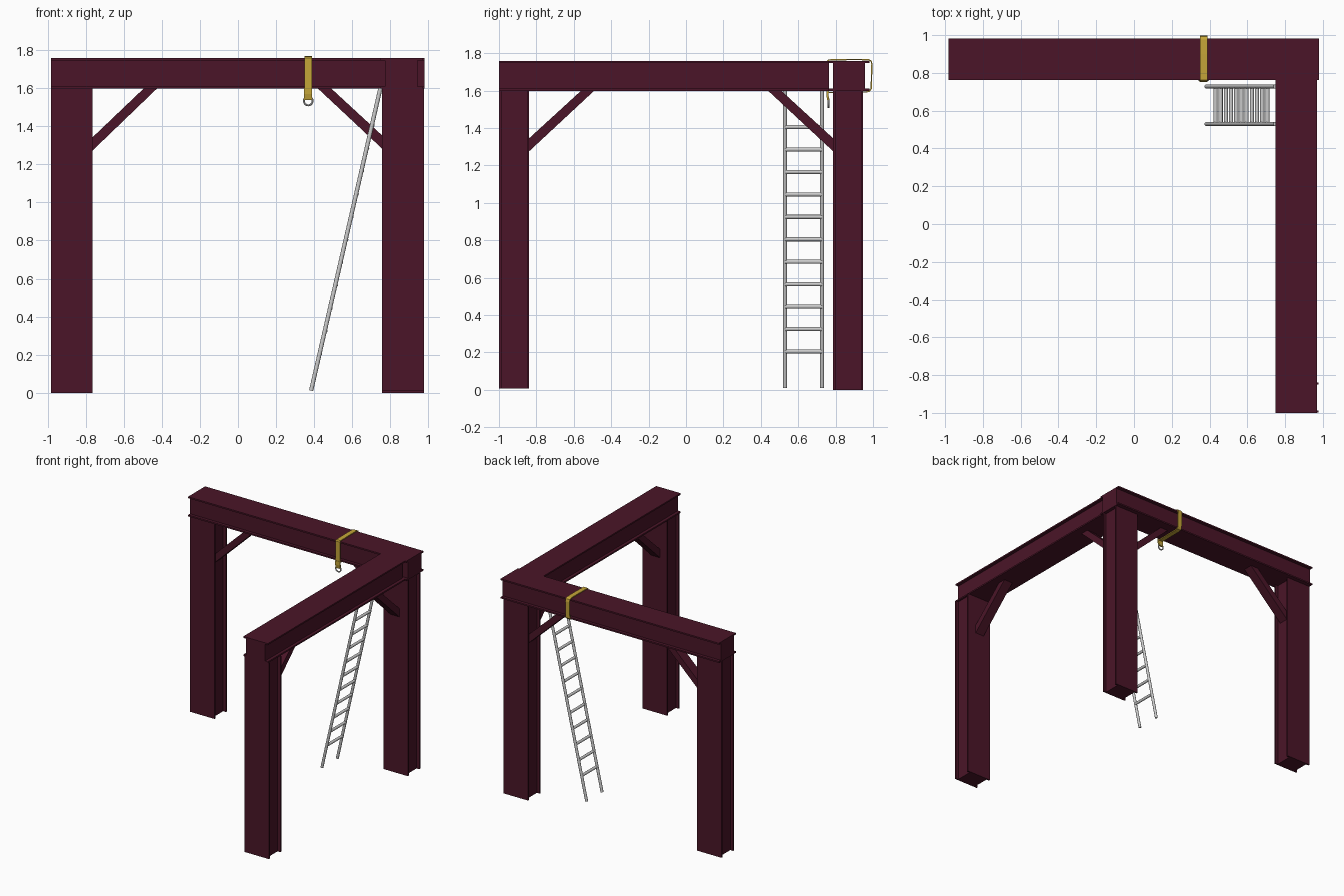
import bpy, bmesh
from math import pi
from mathutils import Vector

if "Cube" in bpy.data.objects:
    bpy.data.objects.remove(bpy.data.objects["Cube"])


def material(name, color):
    m = bpy.data.materials.new(name)
    m.diffuse_color = color
    m.use_nodes = True
    m.node_tree.nodes["Principled BSDF"].inputs["Base Color"].default_value = m.diffuse_color
    return m


MAROON = material("maroon_paint", (0.069, 0.0075, 0.021, 1))
YELLOW = material("yellow_webbing", (0.56, 0.38, 0.04, 1))


def prism(name, points, sweep, mat):
    """Extrude a closed 3D outline along a vector."""
    bm = bmesh.new()
    face = bm.faces.new([bm.verts.new(p) for p in points])
    ext = bmesh.ops.extrude_face_region(bm, geom=[face])
    bmesh.ops.translate(bm, vec=Vector(sweep),
                        verts=[v for v in ext["geom"] if isinstance(v, bmesh.types.BMVert)])
    bmesh.ops.recalc_face_normals(bm, faces=bm.faces)
    me = bpy.data.meshes.new(name)
    bm.to_mesh(me)
    bm.free()
    ob = bpy.data.objects.new(name, me)
    bpy.context.collection.objects.link(ob)
    if mat:
        me.materials.append(mat)
    return ob


def member(name, start, u, v, sweep, w=0.22, d=0.16, lip=0.025, t=0.012):
    """Box section with overhanging flanges; u is flange width, v is depth."""
    a, b, h, k = w / 2, w / 2 - lip, d / 2, d / 2 - t
    half = [(a, -h), (a, -k), (b, -k), (b, k), (a, k), (a, h)]
    outline = half + [(-x, y) for x, y in reversed(half)]
    s, u, v = Vector(start), Vector(u), Vector(v)
    return prism(name, [s + u * x + v * y for x, y in outline], sweep, MAROON)


X, Y, Z = (1, 0, 0), (0, 1, 0), (0, 0, 1)

# Columns
member("left_column", (-0.873, 0.867, 0), X, Y, (0, 0, 1.6))
member("corner_column", (0.867, 0.867, 0), X, Y, (0, 0, 1.6))
member("front_column", (0.867, -0.919, 0.008), X, Y, (0, 0, 1.592))

# Overhead beams
member("rear_beam", (-0.983, 0.872, 1.678), Y, Z, (1.963, 0, 0))
member("side_beam", (0.858, -1.0, 1.678), X, Z, (0, 1.765, 0))

# Diagonal braces: (distance from column face, height)
BRACE = [(-0.03, 1.235), (-0.03, 1.305), (0.29, 1.61), (0.36, 1.61)]


def brace(name, axis, face, direction, across, lift=0.0, width=0.08):
    pts = []
    for s, z in BRACE:
        along, z = face + direction * s, min(z + lift, 1.61)
        pts.append((along, across - width / 2, z) if axis == "x"
                   else (across - width / 2, along, z))
    prism(name, pts, (0, width, 0) if axis == "x" else (width, 0, 0), MAROON)


brace("left_brace", "x", -0.773, 1, 0.867)
brace("corner_rear_brace", "x", 0.767, -1, 0.867, 0.01)
brace("front_brace", "y", -0.839, 1, 0.86, 0.012)
brace("corner_side_brace", "y", 0.787, -1, 0.86, 0.012)


# Leaning ladder
def rod(name, p, q, r):
    p, q = Vector(p), Vector(q)
    bpy.ops.mesh.primitive_cylinder_add(vertices=16, radius=r, depth=(q - p).length,
                                        location=(p + q) / 2)
    ob = bpy.context.object
    ob.name = name
    ob.rotation_euler = (q - p).to_track_quat("Z", "Y").to_euler()
    bpy.ops.object.shade_smooth_by_angle()


foot, head = Vector((0.384, 0, 0.011)), Vector((0.748, 0, 1.6))
for side, y in (("front", 0.53), ("rear", 0.728)):
    rod(f"ladder_{side}_rail", foot + Vector((0, y, 0)), head + Vector((0, y, 0)), 0.011)
for i in range(11):
    p = foot.lerp(head, (0.205 + i * 0.12 - 0.011) / 1.589)
    rod(f"ladder_rung_{i + 1}", p + Vector((0.003, 0.53, 0)), p + Vector((0.003, 0.728, 0)), 0.011)


# Webbing strap looped around the rear beam
def ribbon(name, path, width, thick, x, closed=False):
    bm = bmesh.new()
    rows = [[bm.verts.new((x + s * width / 2, y, z)) for s in (-1, 1)] for y, z in path]
    for i in range(len(rows) if closed else len(rows) - 1):
        a, b = rows[i], rows[(i + 1) % len(rows)]
        bm.faces.new((a[0], a[1], b[1], b[0]))
    bmesh.ops.recalc_face_normals(bm, faces=bm.faces)
    me = bpy.data.meshes.new(name)
    bm.to_mesh(me)
    bm.free()
    me.materials.append(YELLOW)
    ob = bpy.data.objects.new(name, me)
    bpy.context.collection.objects.link(ob)
    mod = ob.modifiers.new("thickness", "SOLIDIFY")
    mod.thickness, mod.offset = thick, 0


ribbon("strap_loop", [(0.757, 1.757), (0.763, 1.764), (0.9, 1.766), (0.975, 1.765),
                      (0.99, 1.758), (0.994, 1.74), (0.99, 1.61), (0.98, 1.596),
                      (0.96, 1.592), (0.765, 1.59), (0.757, 1.596)],
       0.038, 0.007, 0.369, closed=True)
ribbon("strap_tail", [(0.757, 1.6), (0.757, 1.57), (0.763, 1.54)], 0.042, 0.012, 0.369)

# Metal ring at the end of the strap
bpy.ops.mesh.primitive_torus_add(major_radius=0.023, minor_radius=0.005, major_segments=24,
                                 minor_segments=8, location=(0.369, 0.762, 1.533),
                                 rotation=(pi / 2, 0, 0))
bpy.context.object.name = "strap_ring"
bpy.ops.object.shade_smooth_by_angle()
